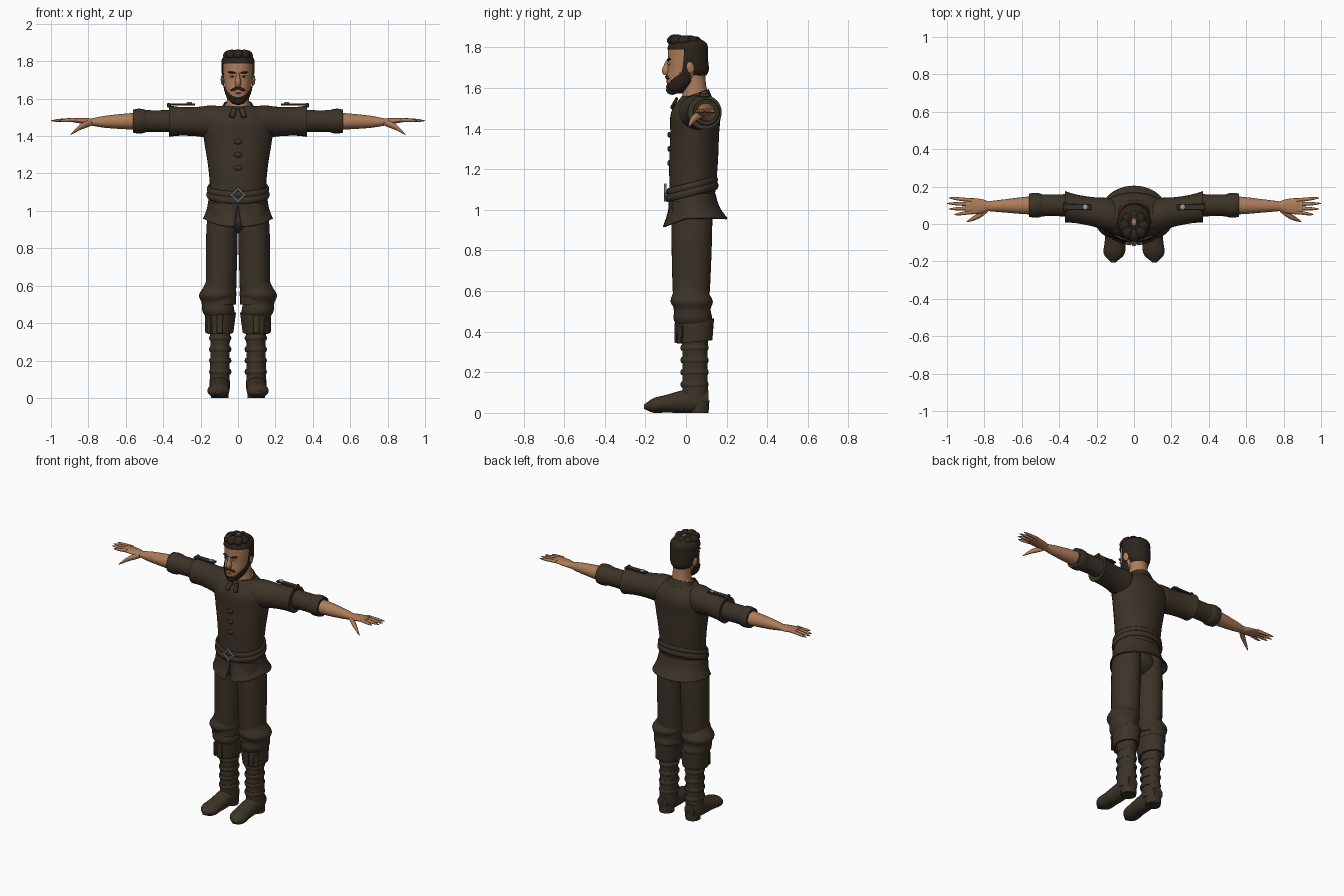
import bpy
import bmesh
import math
from mathutils import Euler, Matrix, Vector

default = bpy.data.objects.get("Cube")
if default:
    bpy.data.objects.remove(default, do_unlink=True)


def material(name, *colour):
    mat = bpy.data.materials.new(name)
    mat.use_nodes = True
    mat.diffuse_color = (*colour, 1)
    shader = next(node for node in mat.node_tree.nodes if node.type == "BSDF_PRINCIPLED")
    shader.inputs["Base Color"].default_value = (*colour, 1)
    shader.inputs["Roughness"].default_value = .8
    return mat


cloth = material("dark brown cloth", .045, .033, .021)
hair = material("dark hair", .026, .018, .012)
skin = material("tan skin", .42, .2, .1)
lip = material("lip brown", .25, .09, .05)
metal = material("grey metal", .3, .34, .35)
linen = material("pale linen", .7, .68, .62)


def finish(bm, name, mat, mirror=False, shell=0, bevel=0):
    bmesh.ops.recalc_face_normals(bm, faces=bm.faces)
    mesh = bpy.data.meshes.new(name)
    bm.to_mesh(mesh)
    bm.free()
    mesh.materials.append(mat)
    mesh.shade_smooth()
    mesh.set_sharp_from_angle(angle=math.radians(45))
    obj = bpy.data.objects.new(name, mesh)
    bpy.context.scene.collection.objects.link(obj)
    if shell:
        obj.modifiers.new("thickness", "SOLIDIFY").thickness = shell
    if bevel:
        obj.modifiers.new("soft edges", "BEVEL").width = bevel
    if mirror:
        obj.modifiers.new("mirror", "MIRROR").use_mirror_merge = False


def sample(values, t):
    """Smooth curve through evenly spaced values, with t running from 0 to 1."""
    last = len(values) - 1
    i = min(int(t * last), last - 1)
    f = t * last - i
    a, b, c, d = (values[min(max(i + k, 0), last)] for k in (-1, 0, 1, 2))
    slope_b, slope_c = (c - a) / 2, (d - b) / 2
    ease = f * f * (3 - 2 * f)
    return b + (c - b) * ease + slope_b * (f * (1 - f) ** 2) - slope_c * (f * f * (1 - f))


def grow(values, amount):
    return [value + amount for value in values]


def loft(name, mat, path, width, depth=None, mirror=False, shell=0, warp=None, keep=None, sides=32, rows=24):
    """Skin ellipses along a path, each lying across the path's main axis."""
    bm = bmesh.new()
    points = [Vector(point) for point in path]
    span = points[-1] - points[0]
    axis = max(range(3), key=lambda i: abs(span[i]))
    across, along = [i for i in range(3) if i != axis]
    loops = []
    for row in range(rows + 1):
        t = row / rows
        loop = []
        for i in range(sides):
            angle = math.tau * i / sides - math.pi / 2
            co = sample(points, t)
            co[across] += sample(width, t) * math.cos(angle)
            co[along] += sample(depth or width, t) * math.sin(angle)
            loop.append(bm.verts.new(warp(*co) if warp else co))
        loops.append(loop)
    for low, high in zip(loops, loops[1:]):
        for i in range(sides):
            j = (i + 1) % sides
            bm.faces.new((low[i], low[j], high[j], high[i]))
    if not shell and not keep:
        bm.faces.new(loops[0])
        bm.faces.new(loops[-1])
    if keep:
        extra = [face for face in bm.faces if not keep(*face.calc_center_median())]
        bmesh.ops.delete(bm, geom=extra, context="FACES")
    finish(bm, name, mat, mirror, shell)


def band(name, centre, half, width, depth, **options):
    """A rounded strap running around a body part."""
    rise = Vector((0, 0, half))
    middle = Vector(centre)
    swell = half / 3
    loft(name, cloth, (middle - rise, middle + rise), (width, width + swell, width),
         (depth, depth + swell, depth), rows=6, **options)


def place(loc, size, turn):
    return Matrix.LocRotScale(Vector(loc), Euler(turn), Vector(size))


def ball(name, mat, loc, size, turn=(0, 0, 0), mirror=False):
    bm = bmesh.new()
    bmesh.ops.create_uvsphere(bm, u_segments=20, v_segments=12, radius=1, matrix=place(loc, size, turn))
    finish(bm, name, mat, mirror)


def box(name, mat, loc, size, turn=(0, 0, 0), mirror=False):
    bm = bmesh.new()
    bmesh.ops.create_cube(bm, size=1, matrix=place(loc, size, turn))
    finish(bm, name, mat, mirror, bevel=min(size) / 4)


# Tunic body with a collar that dips at the front
def collar_tilt(x, y, z):
    return x, y, z + .35 * (y - .1)


def skirt_shape(x, y, z):
    drop = max(0, 1.08 - z)
    if y < 0 and abs(x) < .03:
        x *= min(max((1.04 - z) * 10, .1), 1)
    return x, y, z + 3 * drop * min(0, y)


def belt_tilt(x, y, z):
    return x, y, z + y / 4


loft("tunic_body", cloth, ((0, .03, 1.05), (0, .05, 1.56)),
     (.15, .15, .16, .18, .19, .1), (.11, .115, .12, .12, .12, .07))
collar_path = (0, .05, 1.545), (0, .05, 1.59)
loft("collar", cloth, collar_path, (.1, .077), (.078, .062), shell=.008, warp=collar_tilt)
loft("shirt_rim", linen, collar_path, (.08, .067), (.06, .055), shell=.004, warp=collar_tilt)
box("collar_flaps", cloth, (.026, -.058, 1.525), (.03, .012, .06), (-.5, -.3, 0), mirror=True)
for k in range(3):
    ball("chest_toggle", cloth, (0, -.083, 1.23 + .07 * k), (.022, .009, .014))

# Flared skirt with a notch at the front
loft("tunic_skirt", cloth, ((0, .03, 1.08), (0, .045, .958)), (.155, .165, .187), (.115, .126, .16),
     sides=48, shell=.008, warp=skirt_shape,
     keep=lambda x, y, z: not (y < 0 and abs(x) < .014 and z < 1.03))

# Double belt, rising towards the back, with a diamond buckle
for level, size in ((1.08, .164), (1.11, .161)):
    band("belt_band", (0, .03, level), .018, size, size - .04, shell=.012, warp=belt_tilt)
buckle = Vector((0, -.102, 1.085))
for k in range(4):
    turn = Matrix.Rotation(k * math.pi / 2, 3, "Y")
    corner = turn @ Vector((.036, 0, 0))
    side = turn @ Vector((.017, 0, .017))
    tilt = (0, k * math.pi / 2 - math.pi / 4, 0)
    box("buckle_bar", metal, buckle + side, (.011, .012, .05), tilt)
    box("buckle_point", metal, buckle + corner, (.015, .014, .015), tilt)

# Trousers, gathered below the knee
loft("trouser_legs", cloth, ((.083, .03, 1.04), (.092, .025, .5)),
     (.075, .084, .082, .08), (.1, .1, .094, .085), mirror=True)
loft("knee_gathers", cloth, ((.092, .02, .62), (.11, .03, .53), (.1, .035, .43)),
     (.08, .086, .1, .085, .085, .07), (.085, .088, .104, .09, .095, .08), mirror=True)
ball("trouser_seat", cloth, (0, .03, .97), (.13, .1, .09))

# Boots: turned cuffs, shafts, straps, feet and heels
loft("boot_cuffs", cloth, ((.1, .043, .345), (.094, .043, .45)), (.075, .083), (.087, .095),
     mirror=True, shell=.012, warp=lambda x, y, z: (x, y, z + y / 10))
box("cuff_tabs", cloth, (.098, -.05, .395), (.035, .012, .1), mirror=True)
box("cuff_side_tabs", cloth, (.152, -.028, .385), (.03, .012, .085), (0, .1, .8), mirror=True)
shaft = (.068, .053, .052, .055)
loft("boot_shafts", cloth, ((.095, .044, .44), (.098, .045, .05)), shaft, grow(shaft, .01), mirror=True)
for k in range(4):
    band("boot_straps", (.095, .042, .14 + .06 * k), .014, .055, .065, mirror=True)
loft("boot_feet", cloth, ((.11, -.207, .03), (.1, -.06, .05), (.1, .11, .07)),
     (.01, .055, .055, .053, .05, .035), (.01, .036, .044, .055, .06, .04), mirror=True)
loft("boot_heels", cloth, ((.097, .065, 0), (.097, .065, .06)), (.046, .05), mirror=True)

# Sleeves, wide over the upper arm and rolled at the elbow
loft("upper_sleeves", cloth, ((.08, .04, 1.475), (.37, .092, 1.48)), (.08, .088, .078, .077, .084),
     mirror=True)
sleeve_end = (.56, .1, 1.48)
loft("lower_sleeves", cloth, ((.35, .1, 1.48), sleeve_end), (.06, .058, .063), mirror=True, shell=.01)
loft("sleeve_rolls", cloth, ((.49, .1, 1.48), sleeve_end), (.058, .065, .066, .06), mirror=True)
box("shoulder_straps", cloth, (.305, .09, 1.569), (.15, .032, .012), mirror=True)
box("strap_loops", cloth, (.37, .09, 1.565), (.02, .05, .025), mirror=True)
ball("strap_studs", metal, (.26, .09, 1.576), (.015, .015, .007), mirror=True)

# Bare forearms, palms, fingers and thumbs
wrist = (.78, .095, 1.475)
loft("forearms", skin, ((.52, .1, 1.48), wrist), (.05, .045, .034, .026), (.046, .042, .033, .02), mirror=True)
loft("palms", skin, (wrist, (.9, .095, 1.488)), (.026, .038, .043, .038), (.02, .01), mirror=True)
for k in range(4):
    spread = k - 1.5
    root = (.87, .095 + .021 * spread, 1.487)
    tip = (1 - .01 * (spread - .5) ** 2, .095 + .03 * spread, 1.482)
    loft("fingers", skin, (root, tip), (.011, .01, .008, .002), mirror=True, sides=12, rows=9)
loft("thumbs", skin, ((.78, .08, 1.473), (.84, .04, 1.45), (.895, .012, 1.408)),
     (.015, .018, .012, .002), mirror=True, sides=16)

# Neck and head
loft("neck", skin, ((0, .05, 1.52), (0, .035, 1.69)), (.075, .058, .058))
head_path = (0, -.05, 1.572), (0, 0, 1.7), (0, .01, 1.85)
head_width = .022, .052, .068, .076, .08, .075, .02
head_depth = .025, .055, .08, .09, .096, .088, .02
loft("head", skin, head_path, head_width, head_depth)
ball("ears", skin, (.082, .022, 1.7), (.009, .02, .03), (.2, 0, .3), mirror=True)
loft("nose", skin, ((0, -.086, 1.738), (0, -.098, 1.664)), (.008, .011, .017, .012), (.01, .018, .024, .013))
ball("eye_whites", linen, (.031, -.083, 1.719), (.014, .006, .006), mirror=True)
ball("eye_irises", hair, (.031, -.087, 1.719), (.007, .004, .006), mirror=True)
ball("eyebrows", hair, (.033, -.085, 1.74), (.021, .009, .006), (0, -.15, .3), mirror=True)
ball("lips", lip, (0, -.089, 1.63), (.018, .009, .005))

# Beard and moustache
loft("beard", hair, head_path, grow(head_width, .007), grow(head_depth, .007), sides=72, rows=48,
     keep=lambda x, y, z: y < .025 and (z < 1.7 + .9 * y or (y > -.015 and z < 1.76)))
ball("chin_tuft", hair, (0, -.068, 1.59), (.033, .03, .024))
ball("moustache", hair, (.017, -.091, 1.652), (.024, .011, .008), (0, .35, .25), mirror=True)

# Swept hair with tufts along the top
hair_width = .055, .077, .086, .089, .08, .01
loft("hair_cap", hair, ((0, .035, 1.66), (0, .01, 1.75), (0, .012, 1.857)), hair_width, grow(hair_width, .01),
     sides=64, rows=36, keep=lambda x, y, z: z > 1.785 or y > .035 or (y > -.01 and z > 1.73))
for k in range(8):
    angle = k * math.tau / 8
    x, y = .05 * math.sin(angle), -.01 - .05 * math.cos(angle)
    ball("hair_tuft", hair, (x, y, 1.832 - y / 10), (.03, .035, .025), (.3, x * 5, x * 4))
